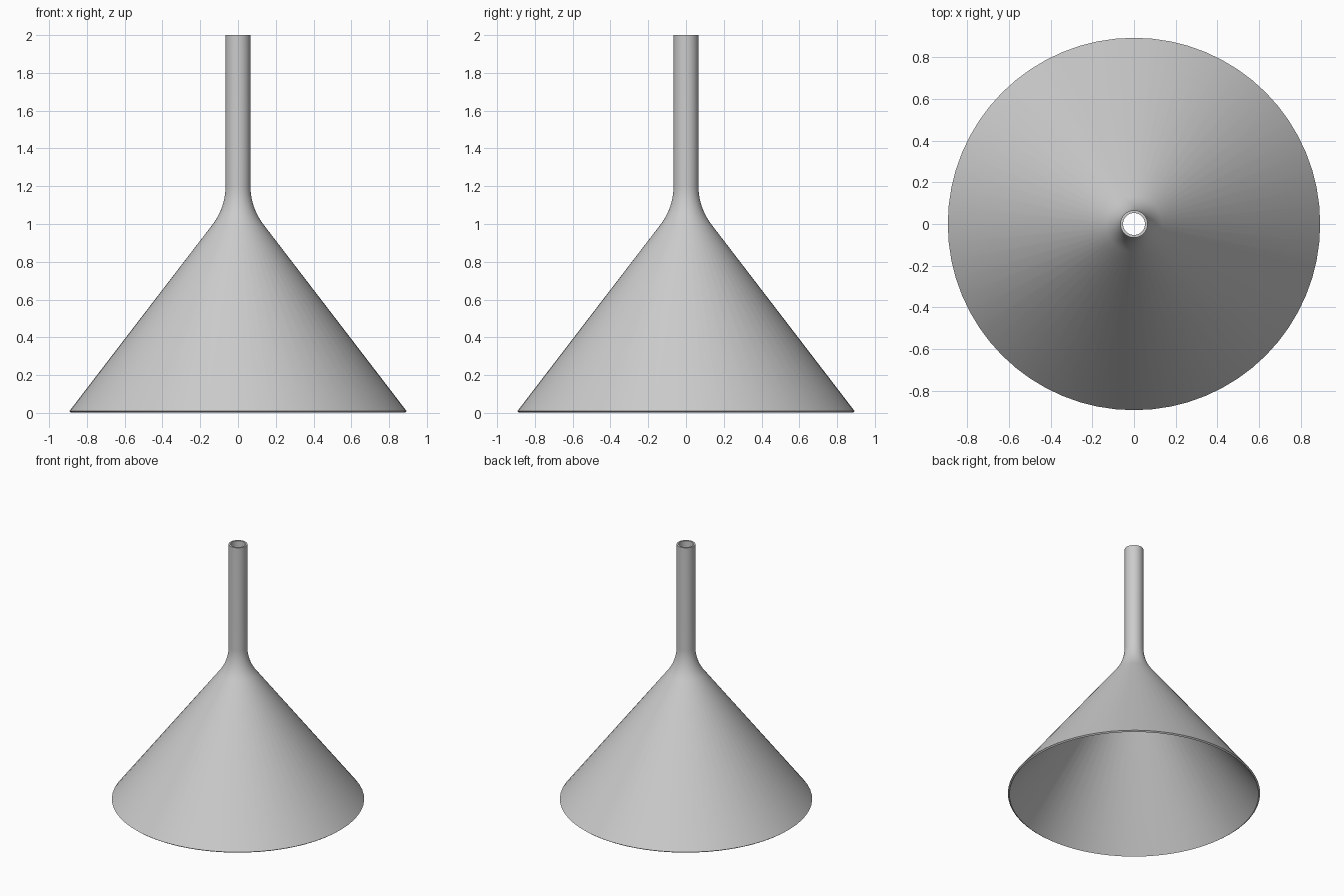
import bpy, bmesh, math

if "Cube" in bpy.data.objects:
    bpy.data.objects.remove(bpy.data.objects["Cube"])

SEGMENTS = 64
RIM = (0.893, 0.009)      # outer edge of the cone mouth
STEM_R, STEM_Z, TOP = 0.066, 1.2, 2.0
FILLET_R = 0.333          # neck curve between cone and stem
ANGLE = math.radians(37.6)  # cone wall angle from vertical
WALL = 0.0135


def wall_profile(t):
    """Radius/height points of the wall, offset inward by t."""
    cx = STEM_R + FILLET_R
    r = FILLET_R + t
    pts = [(RIM[0] - t * math.cos(ANGLE), max(0.0, RIM[1] - t * math.sin(ANGLE)))]
    for i in range(13):
        a = ANGLE * (1 - i / 12)
        pts.append((cx - r * math.cos(a), STEM_Z - r * math.sin(a)))
    pts.append((STEM_R - t, TOP))
    return pts


# Funnel: closed wall section revolved around z
profile = wall_profile(0) + wall_profile(WALL)[::-1]
bm = bmesh.new()
rings = []
for r, z in profile:
    rings.append([bm.verts.new((r * math.cos(2 * math.pi * k / SEGMENTS),
                                r * math.sin(2 * math.pi * k / SEGMENTS), z))
                  for k in range(SEGMENTS)])
for i, a in enumerate(rings):
    b = rings[(i + 1) % len(rings)]
    for k in range(SEGMENTS):
        n = (k + 1) % SEGMENTS
        bm.faces.new((a[k], a[n], b[n], b[k]))
bmesh.ops.recalc_face_normals(bm, faces=bm.faces)

mesh = bpy.data.meshes.new("funnel")
bm.to_mesh(mesh)
bm.free()
funnel = bpy.data.objects.new("funnel", mesh)
bpy.context.collection.objects.link(funnel)

# Smooth walls, crisp rims
bpy.context.view_layer.objects.active = funnel
funnel.select_set(True)
bpy.ops.object.shade_smooth_by_angle(angle=math.radians(30))
